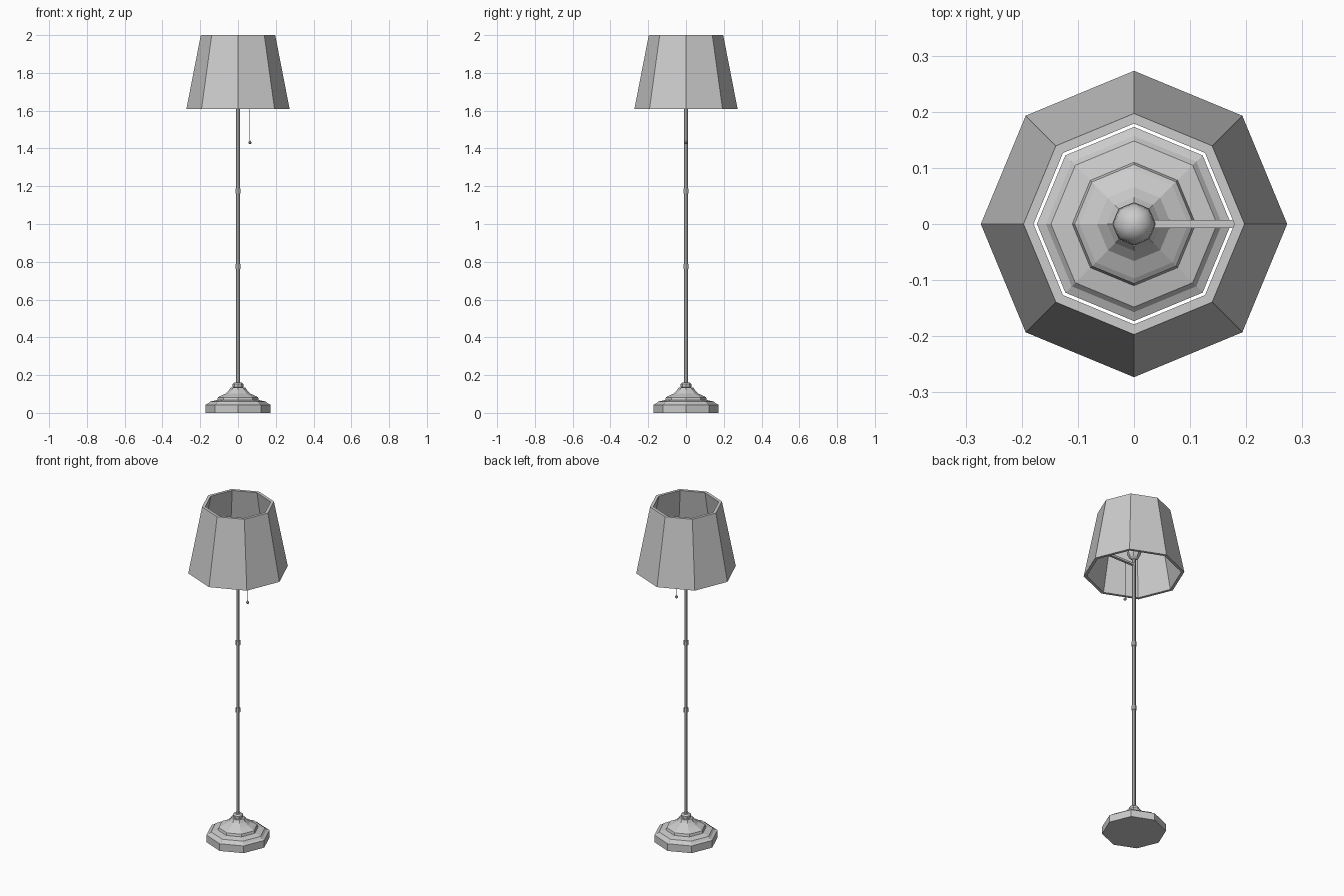
import bpy, bmesh
from math import cos, sin, pi

if "Cube" in bpy.data.objects:
    bpy.data.objects.remove(bpy.data.objects["Cube"])


def lathe(name, profile, sides=8, closed=False, smooth=False):
    """Revolve (radius, z) points around z; open profiles get capped ends."""
    bm = bmesh.new()
    rings = [[bm.verts.new((r * cos(2 * pi * i / sides), r * sin(2 * pi * i / sides), z))
              for i in range(sides)] for r, z in profile]
    pairs = list(zip(rings, rings[1:]))
    if closed:
        pairs.append((rings[-1], rings[0]))
    for a, b in pairs:
        for i in range(sides):
            j = (i + 1) % sides
            bm.faces.new((a[i], a[j], b[j], b[i]))
    if not closed:
        bm.faces.new(rings[0])
        bm.faces.new(rings[-1])
    bmesh.ops.recalc_face_normals(bm, faces=bm.faces)
    for f in bm.faces:
        f.smooth = smooth
    mesh = bpy.data.meshes.new(name)
    bm.to_mesh(mesh)
    bm.free()
    obj = bpy.data.objects.new(name, mesh)
    bpy.context.collection.objects.link(obj)
    return obj


# Stepped base
lathe("base", [(0.173, 0), (0.173, 0.043), (0.157, 0.05), (0.148, 0.06), (0.11, 0.068),
               (0.106, 0.082), (0.097, 0.088), (0.066, 0.102), (0.048, 0.12), (0.038, 0.135)])
lathe("base_collar", [(0.022, 0.13), (0.028, 0.137), (0.028, 0.152), (0.02, 0.16)])

# Pole and its joint rings
lathe("pole", [(0.0095, 0.13), (0.0095, 1.71)])
for n, z in enumerate((0.775, 1.175)):
    lathe(f"pole_ring_{n + 1}", [(0.0135, z - 0.013), (0.0135, z + 0.013)])

# Socket cup and bulb
lathe("socket", [(0.012, 1.70), (0.027, 1.712), (0.036, 1.728), (0.039, 1.745)])
bulb = [(0.038 * cos(a), 1.775 + 0.04 * sin(a)) for a in [(-80 + 20 * k) * pi / 180 for k in range(9)]]
lathe("bulb", bulb, smooth=True)

# Shade: hollow octagonal shell
lathe("shade", [(0.273, 1.61), (0.197, 2.0), (0.179, 2.0), (0.256, 1.61)], closed=True)

# Arm holding the shade
bpy.ops.mesh.primitive_cube_add(size=1, location=(0.125, 0, 1.668))
arm = bpy.context.object
arm.name = "shade_arm"
arm.scale = (0.25, 0.015, 0.012)

# Pull cord with bead
cord = lathe("pull_cord", [(0.0013, 1.43), (0.0013, 1.668)], sides=6)
bead = lathe("pull_bead", [(0.003, 1.423), (0.008, 1.428), (0.008, 1.434), (0.003, 1.441)])
for part in (cord, bead):
    part.location.x = 0.063
